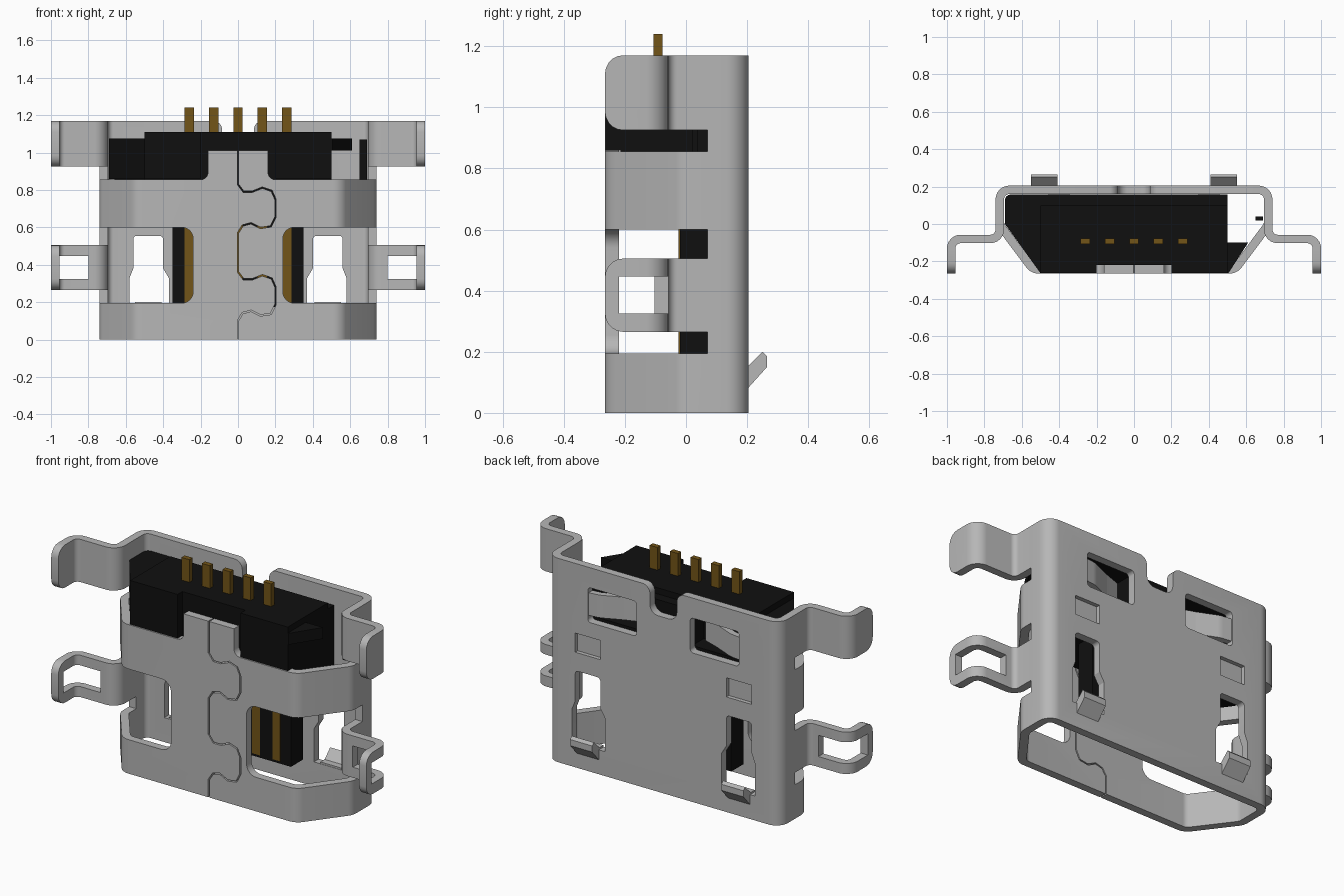
import bpy, bmesh, math
from mathutils import Vector

cube = bpy.data.objects.get("Cube")
if cube:
    bpy.data.objects.remove(cube, do_unlink=True)


def material(name, rgb, metallic=0.0):
    m = bpy.data.materials.new(name)
    m.use_nodes = True
    m.diffuse_color = (*rgb, 1)
    m.node_tree.nodes["Principled BSDF"].inputs["Base Color"].default_value = (*rgb, 1)
    return m


STEEL = material("steel grey", (0.47, 0.47, 0.47))
BLACK = material("black plastic", (0.005, 0.005, 0.005))
GOLD = material("dark gold", (0.17, 0.09, 0.009))
T = 0.045  # sheet thickness

# Where a 2D point (a, b) at depth h lands for each extrusion axis
AXES = {"x": lambda a, b, h: (h, a, b),
        "y": lambda a, b, h: (a, h, b),
        "z": lambda a, b, h: (a, b, h)}


def fillet(points, closed=True, steps=6):
    """Round each (a, b, radius) corner; corners without a radius stay sharp."""
    out, n = [], len(points)
    for i, p in enumerate(points):
        c = Vector(p[:2])
        r = p[2] if len(p) > 2 else 0
        if r == 0 or (not closed and i in (0, n - 1)):
            out.append(c)
            continue
        u = (Vector(points[i - 1][:2]) - c).normalized()
        v = (Vector(points[(i + 1) % n][:2]) - c).normalized()
        half = u.angle(v) / 2
        centre = c + (u + v).normalized() * (r / math.sin(half))
        start = c + u * (r / math.tan(half)) - centre
        end = c + v * (r / math.tan(half)) - centre
        for k in range(steps + 1):
            out.append(centre + start.lerp(end, k / steps).normalized() * r)
    return out


def finish(name, bm, mat):
    bmesh.ops.recalc_face_normals(bm, faces=bm.faces)
    me = bpy.data.meshes.new(name)
    bm.to_mesh(me)
    bm.free()
    ob = bpy.data.objects.new(name, me)
    bpy.context.collection.objects.link(ob)
    if mat:
        me.materials.append(mat)
    return ob


def prism(name, points, axis, lo, hi, mat=None):
    bm = bmesh.new()
    pts = fillet(points)
    f = AXES[axis]
    a = [bm.verts.new(f(p[0], p[1], lo)) for p in pts]
    b = [bm.verts.new(f(p[0], p[1], hi)) for p in pts]
    bm.faces.new(a)
    bm.faces.new(b[::-1])
    for i in range(len(pts)):
        j = (i + 1) % len(pts)
        bm.faces.new((a[i], a[j], b[j], b[i]))
    return finish(name, bm, mat)


def box(name, x0, x1, y0, y1, z0, z1, mat=None):
    return prism(name, [(x0, y0), (x1, y0), (x1, y1), (x0, y1)], "z", z0, z1, mat)


def ribbon(name, path, axis, lo, hi, thick, mat=None, closed=False, tip_y=None):
    """Bent sheet following a path; tip_y rounds the corners of the end there."""
    pts = fillet(path, closed)
    n, f, rows = len(pts), AXES[axis], []
    bm = bmesh.new()
    for i, p in enumerate(pts):
        prev = pts[i - 1] if closed or i else p - (pts[1] - p)
        nxt = pts[(i + 1) % n] if closed or i < n - 1 else p + (p - pts[i - 1])
        d1, d2 = (p - prev).normalized(), (nxt - p).normalized()
        n1, n2 = Vector((-d1.y, d1.x)), Vector((-d2.y, d2.x))
        m = (n1 + n2).normalized()
        m *= thick / 2 / m.dot(n1)
        rows.append([bm.verts.new(f(*(p + s * m), h))
                     for s, h in ((1, lo), (-1, lo), (-1, hi), (1, hi))])
    for i in range(n if closed else n - 1):
        r, q = rows[i], rows[(i + 1) % n]
        for k in range(4):
            bm.faces.new((r[k], r[(k + 1) % 4], q[(k + 1) % 4], q[k]))
    if not closed:
        bm.faces.new(rows[0])
        bm.faces.new(rows[-1][::-1])
    if tip_y is not None:
        corner = [e for e in bm.edges if all(abs(v.co.y - tip_y) < 1e-4 for v in e.verts)
                  and abs(e.verts[0].co.z - e.verts[1].co.z) < 1e-4]
        bmesh.ops.bevel(bm, geom=corner, offset=0.06, segments=5, affect="EDGES", profile=0.5)
    return finish(name, bm, mat)


def cut(ob, cutter):
    mod = ob.modifiers.new("cut", "BOOLEAN")
    mod.operation, mod.solver, mod.object = "DIFFERENCE", "EXACT", cutter
    bpy.context.view_layer.objects.active = ob
    bpy.ops.object.modifier_apply(modifier=mod.name)
    bpy.data.objects.remove(cutter, do_unlink=True)


def mirror(s, pts):
    return [(s * p[0], *p[1:]) for p in pts]


# Folded sheet shell
half = [(0.7175, 0.1825, 0.05), (0.7175, -0.005, 0.06), (0.54, -0.2425, 0.06)]
shell = ribbon("shell", half + mirror(-1, half[::-1]), "z", 0, 1.17, T, STEEL, closed=True)

for s in (1, -1):
    # Open area above the front, leaving a centre tab
    cut(shell, prism("c", mirror(s, [(0.16, 1.3), (0.16, 0.855, 0.04), (1, 0.855), (1, 1.3)]),
                     "y", -0.5, 0.07))
    # Wrap-around front windows
    cut(shell, prism("c", mirror(s, [(0.24, 0.195, 0.06), (1, 0.195), (1, 0.6), (0.24, 0.6, 0.06)]),
                     "y", -0.5, 0.07))
    # Keyhole slots, spring openings and dimples in the back
    cut(shell, prism("c", mirror(s, [(0.37, 0.14), (0.58, 0.14), (0.58, 0.33), (0.56, 0.38),
                                     (0.56, 0.555, 0.02), (0.4, 0.555, 0.02), (0.4, 0.38), (0.37, 0.33)]),
                     "y", 0.12, 0.4))
    cut(shell, prism("c", mirror(s, [(0.17, 0.855, 0.02), (0.48, 0.855, 0.02),
                                     (0.48, 1.055, 0.02), (0.17, 1.055, 0.02)]), "y", 0.12, 0.4))
    cut(shell, prism("c", mirror(s, [(0.4, 0.66), (0.56, 0.66), (0.56, 0.77), (0.4, 0.77)]),
                     "y", 0.182, 0.4))
cut(shell, box("c", -0.18, 0.18, -0.5, 0.07, 1.01, 1.3))
# Rounded notch in the top of the back
notch = [(0.25, 1.3), (0.25, 1.171), (0.085, 1.171, 0.05), (0.085, 1.01, 0.05)]
cut(shell, prism("c", notch + mirror(-1, notch[::-1]), "y", 0.1, 0.4))

# Interlocking seam down the front
key = [(0, 0.83), (0.03, 0.79), (0.075, 0.79), (0.13, 0.812), (0.18, 0.795), (0.2, 0.75),
       (0.2, 0.655), (0.175, 0.605), (0.12, 0.597), (0.07, 0.622), (0.025, 0.61), (0, 0.57)]
seam = [(0, 1.1)] + key + [(x, z - 0.468) for x, z in key] + [(0, -0.1)]
cut(shell, ribbon("c", seam, "y", -0.4, -0.15, 0.007))

# Mounting legs, spring fingers and hooks on both sides
for s, side in ((1, "left"), (-1, "right")):
    path = mirror(s, [(0.7175, 0.08), (0.7175, -0.08, 0.05), (0.9775, -0.08, 0.05), (0.9775, -0.265)])
    ribbon(f"{side}_upper_leg", path, "z", 0.925, 1.17, T, STEEL, tip_y=-0.265)
    leg = ribbon(f"{side}_middle_leg", path, "z", 0.265, 0.505, T, STEEL, tip_y=-0.265)
    cut(leg, prism("c", mirror(s, [(0.8, -0.22), (1.1, -0.22), (1.1, 0.0), (0.8, 0.0)]),
                   "z", 0.325, 0.447))
    finger = mirror(s, [(0.5, 0.1825), (0.42, 0.172, 0.1), (0.3, 0.12, 0.1), (0.2, 0.085)])
    ribbon(f"{side}_spring_finger", finger, "z", 0.89, 1.02, 0.035, STEEL)
    x0, x1 = sorted((s * 0.41, s * 0.55))
    prism(f"{side}_hook", [(0.162, 0.08), (0.202, 0.08), (0.265, 0.15), (0.265, 0.185),
                           (0.25, 0.2), (0.2, 0.15), (0.162, 0.15)], "x", x0, x1, STEEL)

# Plastic body, with a recess for the centre tab and pockets for the springs
body = prism("body", [(-0.69, 0.157, 0.03), (0.5, 0.157), (0.5, -0.263), (-0.5, -0.263), (-0.69, 0.0)],
             "z", 0.858, 1.075, BLACK)
cap = box("body_top", -0.5, 0.5, -0.263, 0.1, 1.07, 1.11, BLACK)
for part in (body, cap):
    cut(part, box("c", -0.2, 0.2, -0.4, -0.219, 0.5, 1.3))
for s in (1, -1):
    x0, x1 = sorted((s * 0.15, s * 0.495))
    cut(body, box("c", x0, x1, 0.05, 0.3, 0.87, 1.06))
prism("body_core", [(-0.66, 0.157), (0.5, 0.157), (0.5, -0.215), (-0.5, -0.215), (-0.66, 0.01)],
      "z", 0.66, 0.862, BLACK)
prism("body_side_flange", [(0.49, -0.263), (0.505, -0.263), (0.61, -0.1), (0.49, -0.1)],
      "z", 1.01, 1.075, BLACK)
box("body_side_strip", 0.65, 0.69, 0.02, 0.04, 0.855, 1.07, BLACK)

# Tongue, contacts and solder pins
box("tongue", -0.35, 0.35, -0.02, 0.09, 0.175, 0.68, BLACK)
for i in range(5):
    x = (i - 2) * 0.13
    box(f"contact_{i + 1}", x - 0.025, x + 0.025, -0.024, 0.0, 0.19, 0.67, GOLD)
    box(f"pin_{i + 1}", x - 0.025, x + 0.025, -0.106, -0.077, 1.0, 1.24, GOLD)

# Smooth bends with crisp sheet edges
bpy.ops.object.select_all(action="DESELECT")
for ob in bpy.context.collection.objects:
    if ob.type == "MESH" and ob.data.materials and ob.data.materials[0] == STEEL:
        ob.select_set(True)
        bpy.context.view_layer.objects.active = ob
bpy.ops.object.shade_smooth_by_angle(angle=math.radians(30))
